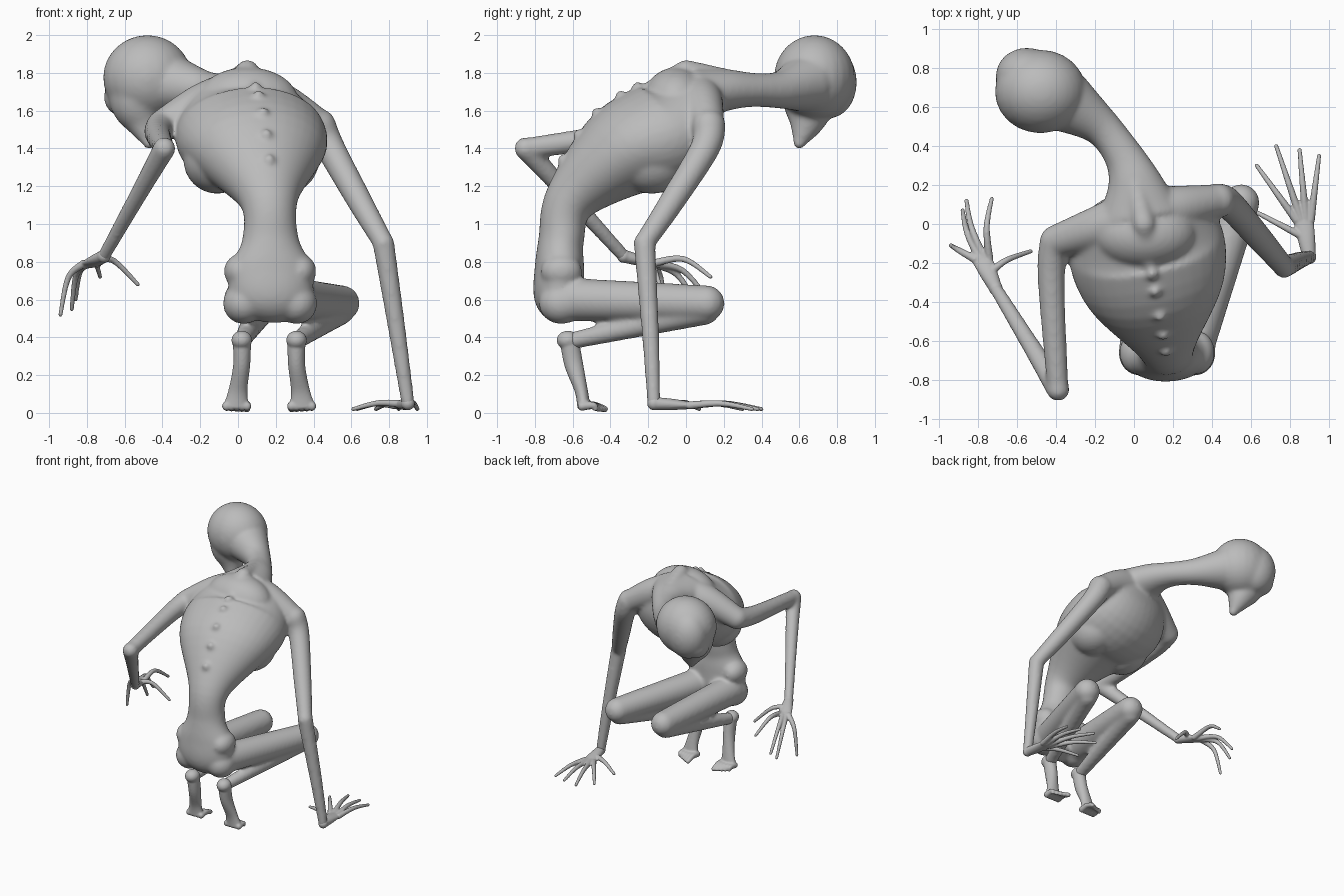
import bpy, bmesh, math
from mathutils import Vector, Matrix

cube = bpy.data.objects.get("Cube")
if cube:
    bpy.data.objects.remove(cube, do_unlink=True)

skin = bpy.data.materials.new("grey_skin")
skin.use_nodes = True
grey = (0.5, 0.5, 0.5, 1)
skin.diffuse_color = grey
skin.node_tree.nodes["Principled BSDF"].inputs["Base Color"].default_value = grey


def spline(keys, steps):
    """Smooth curve through key sections (x, y, z, half width, half depth)."""
    out = []
    last = len(keys) - 1
    for i in range(last):
        before, start, end, after = (keys[min(max(i + k, 0), last)] for k in (-1, 0, 1, 2))
        for step in range(steps):
            t = step / steps
            out.append([q + t / 2 * (r - p + t * (2 * p - 5 * q + 4 * r - u + t * (3 * (q - r) + u - p)))
                        for p, q, r, u in zip(before, start, end, after)])
    return out + [list(keys[last])]


def ball(bm, centre, size):
    matrix = Matrix.Translation(centre) @ Matrix.Diagonal((*size, 1))
    bmesh.ops.create_uvsphere(bm, u_segments=24, v_segments=16, radius=1, matrix=matrix)


def loft(bm, keys, twist=0, sides=24):
    """Skin elliptical rings along a path and return the line along its back."""
    path = spline(keys, 6)
    points = [Vector(section[:3]) for section in path]
    last = len(points) - 1
    rings = []
    for i, (centre, section) in enumerate(zip(points, path)):
        tangent = (points[min(i + 1, last)] - points[max(i - 1, 0)]).normalized()
        side = Vector((1, twist * i / last, 0))
        side = (side - tangent * side.dot(tangent)).normalized()
        up = tangent.cross(side)
        width, depth = section[3:]
        angles = [math.tau * k / sides for k in range(sides)]
        rings.append([bm.verts.new(centre + side * width * math.cos(a) + up * depth * math.sin(a))
                      for a in angles])
    for ring, following in zip(rings, rings[1:]):
        for k in range(sides):
            n = (k + 1) % sides
            bm.faces.new((ring[k], ring[n], following[n], following[k]))
    bm.faces.new(rings[0][::-1])
    bm.faces.new(rings[-1])
    return [ring[sides * 3 // 4].co.copy() for ring in rings]


def chain(bm, start_radius, end_radius, *points):
    """Round limb through the points, tapering evenly, with rounded ends."""
    last = len(points) - 1
    radii = [start_radius + (end_radius - start_radius) * i / last for i in range(last + 1)]
    loft(bm, [(*point, radius, radius) for point, radius in zip(points, radii)])
    for i in (0, last):
        ball(bm, points[i], [radii[i]] * 3)


def finish(bm, name, voxel, smoothing):
    """Fuse the overlapping volumes into one smooth skin."""
    bmesh.ops.recalc_face_normals(bm, faces=bm.faces)
    mesh = bpy.data.meshes.new(name)
    bm.to_mesh(mesh)
    bm.free()
    mesh.materials.append(skin)
    mesh.shade_smooth()
    part = bpy.data.objects.new(name, mesh)
    bpy.context.collection.objects.link(part)
    fuse = part.modifiers.new("fuse", "REMESH")
    fuse.mode = "VOXEL"
    fuse.voxel_size = voxel
    fuse.use_smooth_shade = True
    soften = part.modifiers.new("soften", "SMOOTH")
    soften.factor = 0.5
    soften.iterations = smoothing


body = bmesh.new()

# Pelvis, waist and ribcage, leaning to one side as the trunk bends forward
trunk = [(-.63, .5, .1, .06), (-.67, .6, .21, .13), (-.67, .77, .22, .13), (-.66, .92, .15, .12),
         (-.61, 1.13, .16, .14), (-.34, 1.38, .36, .25), (-.1, 1.48, .4, .29), (.05, 1.64, .3, .19),
         (.12, 1.7, .15, .1)]
back_line = loft(body, [(.04 - y / 5, y, z, w, d) for y, z, w, d in trunk], twist=.3, sides=36)
for side in (-1, 1):
    ball(body, (.17 + side * .16, -.66, .75), (.085, .11, .09))
    ball(body, (.17 + side * .14, -.66, .58), (.11, .12, .11))
    # Lower rib bulge
    ball(body, (.07 + side * .18, side * .04 - .22, 1.34), (.18, .2, .18))

# Faint vertebrae along the upper back, and the hump of the nape
for point in back_line[26:38:2]:
    ball(body, point, [.03] * 3)
ball(body, (.05, -.05, 1.65), (.27, .18, .18))
nape = Vector((.05, 0, 1.81))
chain(body, .04, .06, (.08, -.2, 1.71), nape)
chain(body, .06, .06, nape, (0, .22, 1.76))

# Shoulder yoke
collar = Vector((.03, .05, 1.69))
left_shoulder = Vector((.43, .12, 1.52))
right_shoulder = Vector((-.4, -.09, 1.52))
for shoulder in (left_shoulder, right_shoulder):
    chain(body, .14, .085, collar, collar.lerp(shoulder, .5) + Vector((0, 0, .03)), shoulder)

# Neck
loft(body, [(*collar, .22, .14), (0, .22, 1.71, .14, .11), (-.06, .36, 1.71, .1, .09),
            (-.17, .5, 1.71, .1, .1), (-.34, .62, 1.74, .16, .15)])

# Skull, brow and tapering face
ball(body, (-.48, .68, 1.775), (.235, .215, .225))
ball(body, (-.55, .76, 1.75), (.16, .145, .19))
ball(body, (-.61, .74, 1.67), (.1, .11, .1))
chain(body, .21, .035, (-.5, .685, 1.76), (-.53, .655, 1.64), (-.5, .635, 1.53), (-.47, .6, 1.43))

# Left arm reaching to the ground, right arm with its elbow raised behind
left_elbow, left_wrist = Vector((.77, -.22, .9)), Vector((.9, -.17, .05))
right_elbow, right_wrist = Vector((-.39, -.85, 1.4)), Vector((-.71, -.33, .83))
chain(body, .09, .055, left_shoulder, (.49, .1, 1.4), (.65, -.08, 1.11), left_elbow)
chain(body, .058, .036, left_elbow, (.84, -.19, .45), left_wrist)
chain(body, .085, .055, right_shoulder, (-.425, -.28, 1.48), right_elbow)
chain(body, .06, .035, right_elbow, right_elbow.lerp(right_wrist, .4), right_wrist)

# Folded legs and lifted feet
for name, side, knee_x in (("left_foot", 1, .55), ("right_foot", -1, .13)):
    knee = Vector((knee_x, .11, .58))
    ankle_x = .165 + side * .145
    ankle = Vector((ankle_x, -.61, .38))
    chain(body, .115, .095, (.17 + side * .13, -.62, .6), knee)
    chain(body, .075, .045, knee - Vector((.01, .01, .04)), ankle)
    foot = bmesh.new()
    ball(foot, (ankle_x, -.625, .385), (.055, .06, .05))
    loft(foot, [(ankle_x, -.62, .4, .05, .05), (ankle_x, -.595, .26, .045, .05),
                (ankle_x + side * .02, -.555, .12, .05, .035), (ankle_x + side * .03, -.54, .03, .07, .035)])
    for toe in range(5):
        x = ankle_x + side * (toe - 1) * .027
        chain(foot, .024, .018 - toe / 800, (x, -.55, .035), (x, -.49, .04), (x, toe / 80 - .43 - toe / 40, .02))
    finish(foot, name, .007, 5)
finish(body, "body", .012, 15)


def hand(name, wrist, knuckles, lift, thumb_tip, *tips):
    """Flat palm with a thumb and four fingers fanning out from the knuckles."""
    bm = bmesh.new()
    palm = wrist.lerp(knuckles, .5)
    loft(bm, [(*wrist, .034, .034), (*palm, .045, .03), (*knuckles, .052, .02)])
    ball(bm, wrist, [.036] * 3)
    bases = [palm] + [knuckles + Vector(((i - 1.5) * .025 * math.copysign(1, wrist.x), 0, 0)) for i in range(4)]
    for base, tip in zip(bases, map(Vector, (thumb_tip, *tips))):
        chain(bm, .021, .011, base, base.lerp(tip, .5) + Vector(lift), tip)
    finish(bm, name, .006, 3)


# Left hand spread flat, right hand hanging with curled fingers
hand("left_hand", left_wrist, Vector((.87, .02, .04)), (0, 0, .02),
     (.61, .07, .02), (.63, .3, .02), (.73, .4, .02), (.85, .38, .02), (.95, .35, .02))
hand("right_hand", right_wrist, Vector((-.78, -.18, .79)), (-.02, .01, .06),
     (-.53, -.14, .68), (-.73, .13, .72), (-.86, .12, .6), (-.88, .07, .55), (-.94, -.11, .52))
